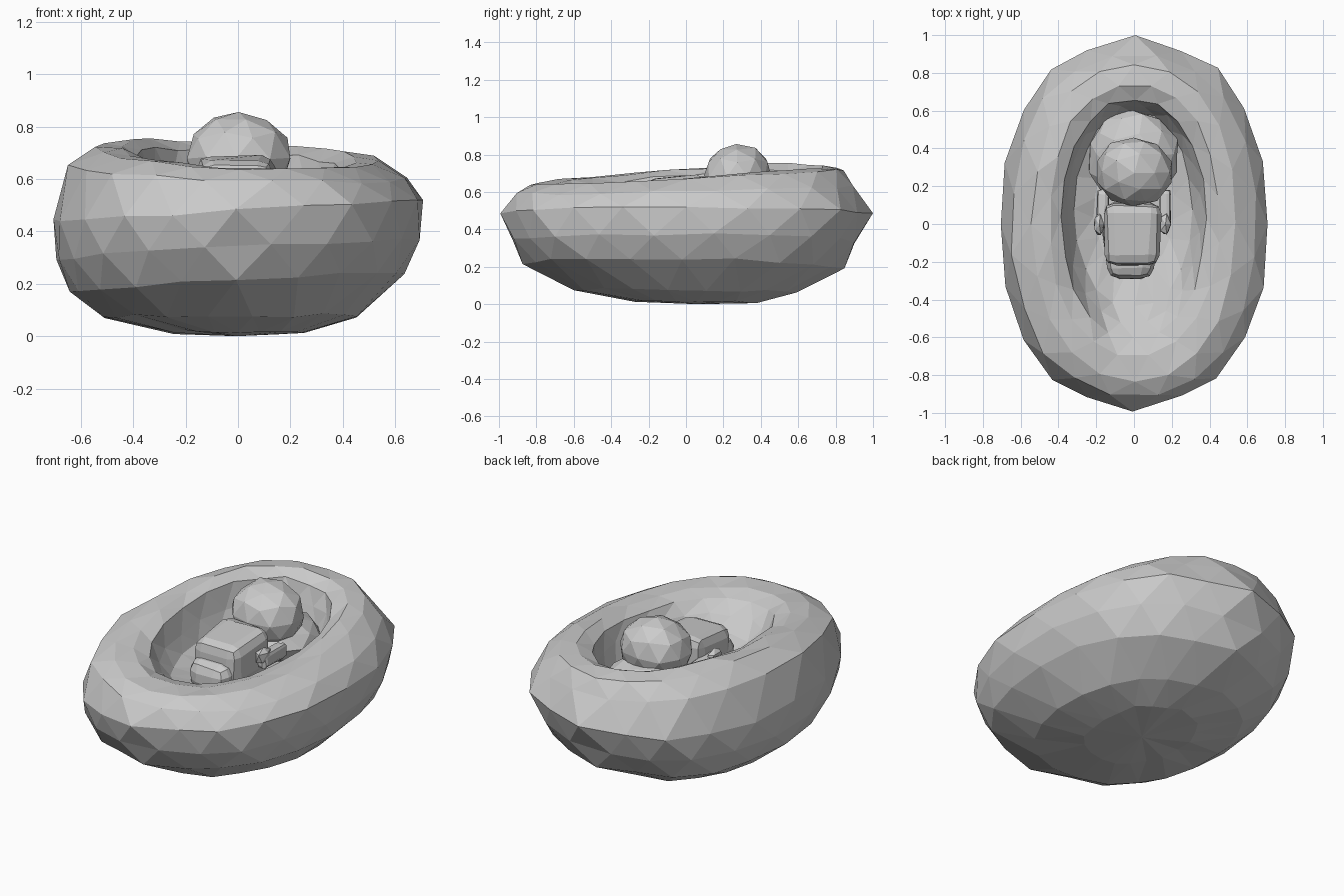
import bpy, bmesh, math, random
from mathutils import Vector

if "Cube" in bpy.data.objects:
    bpy.data.objects.remove(bpy.data.objects["Cube"])

random.seed(4)


def finish(name, bm):
    bmesh.ops.recalc_face_normals(bm, faces=bm.faces)
    mesh = bpy.data.meshes.new(name)
    bm.to_mesh(mesh)
    bm.free()
    obj = bpy.data.objects.new(name, mesh)
    bpy.context.collection.objects.link(obj)
    return obj


def jitter(bm, amount):
    for v in bm.verts:
        v.co += Vector([random.uniform(-amount, amount) for _ in range(3)])


def blob(name, center, size, rough=0.006, level=2):
    """Faceted ellipsoid with half-sizes."""
    bm = bmesh.new()
    bmesh.ops.create_icosphere(bm, subdivisions=level, radius=1)
    for v in bm.verts:
        v.co = Vector([c + s * a for c, s, a in zip(center, size, v.co)])
    jitter(bm, rough)
    return finish(name, bm)


def chunk(name, center, size, bevel, taper=1.0, tilt=0.0):
    """Bevelled block with full sizes, narrower and lower toward the front."""
    bm = bmesh.new()
    bmesh.ops.create_cube(bm, size=1)
    for v in bm.verts:
        k = taper if v.co.y < 0 else 1
        drop = tilt if v.co.y < 0 and v.co.z > 0 else 0
        v.co = Vector((center[0] + v.co.x * size[0] * k,
                       center[1] + v.co.y * size[1],
                       center[2] + v.co.z * size[2] - drop))
    bmesh.ops.bevel(bm, geom=bm.edges[:], offset=bevel, segments=2,
                    profile=0.5, affect='EDGES')
    jitter(bm, 0.005)
    return finish(name, bm)


# Nest: rings from the underside, over the rim, down into the hollow
# front y, back y, half width, front z, back z
rings = [
    (-0.28, 0.40, 0.26, 0.02, 0.01),
    (-0.60, 0.60, 0.49, 0.08, 0.07),
    (-0.88, 0.84, 0.64, 0.22, 0.19),
    (-0.96, 0.94, 0.695, 0.34, 0.33),
    (-1.00, 1.00, 0.71, 0.48, 0.48),
    (-0.94, 0.93, 0.65, 0.59, 0.63),
    (-0.84, 0.85, 0.54, 0.635, 0.72),
    (-0.70, 0.74, 0.45, 0.635, 0.735),
    (-0.60, 0.66, 0.38, 0.605, 0.70),
    (-0.52, 0.63, 0.35, 0.55, 0.60),
    (-0.44, 0.59, 0.31, 0.48, 0.49),
    (-0.25, 0.42, 0.21, 0.43, 0.44),
]
SEG = 20
bm = bmesh.new()
loops = []
for i, (yf, yb, hx, zf, zb) in enumerate(rings):
    loop = []
    for k in range(SEG):
        a = 2 * math.pi * (k + 0.5 * (i % 2)) / SEG
        c, s = math.cos(a), math.sin(a)
        x = hx * math.copysign(abs(c) ** 0.9, c)
        reach = abs(s) ** 0.94
        if 1 < i < 6:                      # ends come to a blunt point
            reach = min(reach, 1 - 0.28 * abs(c))
        t = 0.5 + 0.5 * math.copysign(reach, s)
        z = zf + (zb - zf) * t
        if 4 < i < 9:                      # rim is higher on one side
            z += 0.015 * abs(c) - 0.025 * c
        if 1 < i < 5:                      # belly sits lower on that side
            z += 0.04 * c
        if i == 1:
            x -= 0.03
        loop.append(bm.verts.new((x, yf + (yb - yf) * t, z)))
    loops.append(loop)
for i in range(len(loops) - 1):
    a, b = loops[i], loops[i + 1]
    for k in range(SEG):                   # staggered triangles
        n = (k + 1) % SEG
        if i % 2 == 0:
            bm.faces.new((a[k], a[n], b[k]))
            bm.faces.new((a[n], b[n], b[k]))
        else:
            bm.faces.new((a[k], b[n], b[k]))
            bm.faces.new((a[k], a[n], b[n]))
for loop, z in ((loops[0], 0.0), (loops[-1], 0.42)):
    mid = bm.verts.new((0, 0.06, z))
    for k in range(SEG):
        bm.faces.new((loop[k], loop[(k + 1) % SEG], mid))
jitter(bm, 0.008)
for v in bm.verts:
    v.co.z = max(v.co.z, 0)
finish("nest", bm)

# Infant lying in the hollow
blob("head", (0, 0.275, 0.68), (0.205, 0.185, 0.178))
blob("pillow", (-0.01, 0.36, 0.51), (0.24, 0.25, 0.14), 0.014)
chunk("body", (-0.01, -0.055, 0.565), (0.31, 0.33, 0.26), 0.055, 0.9, 0.03)
chunk("blanket", (-0.02, -0.09, 0.50), (0.33, 0.40, 0.20), 0.06, 0.7, 0.03)
for name, side in (("left_hand", -1), ("right_hand", 1)):
    blob(name, (side * 0.175 - 0.01, 0.0, 0.57), (0.03, 0.065, 0.05), 0.004, 1)
    chunk(name.replace("hand", "arm"), (side * 0.165, 0.08, 0.54),
          (0.06, 0.2, 0.09), 0.02)
